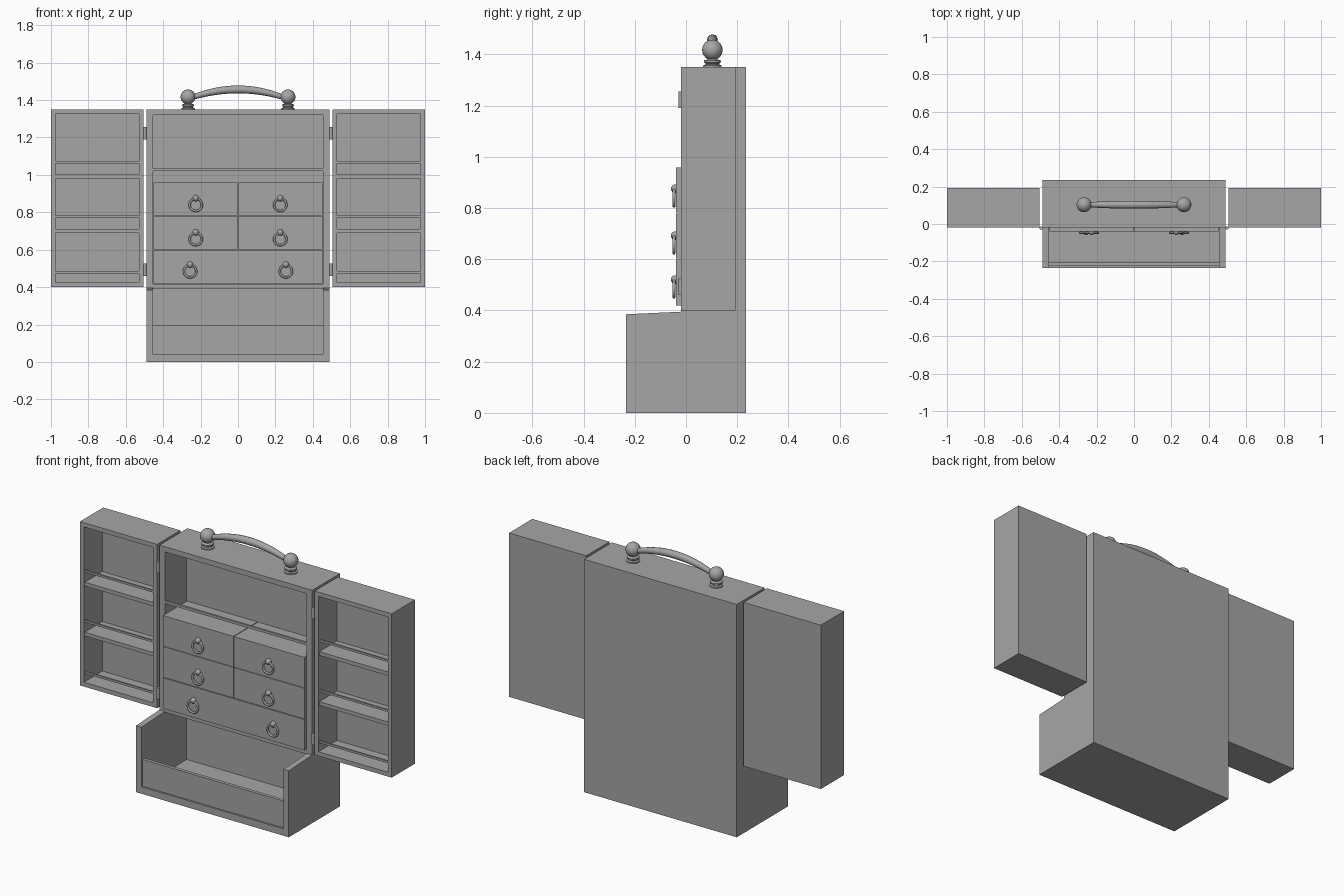
import bpy, bmesh, math
from mathutils import Vector

cube = bpy.data.objects.get("Cube")
if cube:
    bpy.data.objects.remove(cube, do_unlink=True)

grey = bpy.data.materials.new("warm grey")
grey.use_nodes = True
colour = (0.38, 0.38, 0.385, 1)
grey.diffuse_color = colour
grey.node_tree.nodes["Principled BSDF"].inputs["Base Color"].default_value = colour


def finish(name, bm, smooth=False):
    bmesh.ops.recalc_face_normals(bm, faces=bm.faces)
    mesh = bpy.data.meshes.new(name)
    bm.to_mesh(mesh)
    bm.free()
    mesh.materials.append(grey)
    for p in mesh.polygons:
        p.use_smooth = smooth
    ob = bpy.data.objects.new(name, mesh)
    bpy.context.collection.objects.link(ob)
    if smooth:
        bpy.ops.object.select_all(action='DESELECT')
        ob.select_set(True)
        bpy.context.view_layer.objects.active = ob
        bpy.ops.object.shade_smooth_by_angle(angle=math.radians(40))
    return ob


def box(name, x, y, z):
    """Board spanning three (low, high) ranges."""
    bm = bmesh.new()
    bmesh.ops.create_cube(bm, size=1)
    for v in bm.verts:
        v.co = [(lo + hi) / 2 + c * (hi - lo) for c, (lo, hi) in zip(v.co, (x, y, z))]
    return finish(name, bm)


def span(side, a, b):
    return tuple(sorted((side * a, side * b)))


def tube(name, path, radii, sides=12):
    """Round bar swept along a path lying in the xz plane."""
    bm = bmesh.new()
    rings = []
    for i, p in enumerate(path):
        t = (path[min(i + 1, len(path) - 1)] - path[max(i - 1, 0)]).normalized()
        n = Vector((-t.z, 0, t.x))
        angles = [math.tau * k / sides for k in range(sides)]
        rings.append([bm.verts.new(p + radii[i] * (n * math.cos(a) + Vector((0, 1, 0)) * math.sin(a)))
                      for a in angles])
    for a, b in zip(rings, rings[1:]):
        for k in range(sides):
            j = (k + 1) % sides
            bm.faces.new((a[k], a[j], b[j], b[k]))
    bm.faces.new(rings[0])
    bm.faces.new(rings[-1])
    return finish(name, bm, True)


def lathe(name, profile, centre, steps=24):
    """Turned part: (radius, height) points spun about a vertical axis."""
    bm = bmesh.new()
    verts = [bm.verts.new((r, 0, z)) for r, z in profile]
    edges = [bm.edges.new(pair) for pair in zip(verts, verts[1:])]
    bmesh.ops.spin(bm, geom=verts + edges, axis=(0, 0, 1), cent=(0, 0, 0),
                   angle=math.tau, steps=steps)
    bmesh.ops.remove_doubles(bm, verts=bm.verts, dist=0.0005)
    bmesh.ops.translate(bm, verts=bm.verts, vec=centre)
    return finish(name, bm, True)


def ring_pull(name, x, z):
    """Small round knob with a ring hanging from it."""
    bm = bmesh.new()
    bmesh.ops.create_uvsphere(bm, u_segments=12, v_segments=8, radius=0.017)
    bmesh.ops.translate(bm, verts=bm.verts, vec=(x, -0.042, z))
    finish(name + "_knob", bm, True)
    bpy.ops.mesh.primitive_torus_add(major_radius=0.033, minor_radius=0.006, major_segments=24,
                                     minor_segments=8, location=(x, -0.047, z - 0.035),
                                     rotation=(math.pi / 2, 0, 0))
    ring = bpy.context.object
    ring.name = name + "_ring"
    ring.data.materials.append(grey)
    bpy.ops.object.shade_smooth_by_angle(angle=math.radians(60))


FRONT, INNER_BACK, BACK = -0.02, 0.18, 0.235
OUTER, INNER = 0.49, 0.455

# Cabinet sides: tall boards with a foot reaching forward
outline = [(-BACK, 0), (BACK, 0), (BACK, 1.35), (FRONT, 1.35), (FRONT, 0.395), (-BACK, 0.385)]
for side, label in ((1, "left"), (-1, "right")):
    bm = bmesh.new()
    face = bm.faces.new([bm.verts.new((side * INNER, y, z)) for y, z in outline])
    new = bmesh.ops.extrude_face_region(bm, geom=[face])["geom"]
    bmesh.ops.translate(bm, verts=[v for v in new if isinstance(v, bmesh.types.BMVert)],
                        vec=(side * (OUTER - INNER), 0, 0))
    finish(label + "_cabinet_side", bm)

# Boards between the sides
inside = (-INNER, INNER)
box("cabinet_back", inside, (INNER_BACK, BACK), (0, 1.35))
box("cabinet_top", inside, (FRONT, INNER_BACK), (1.32, 1.35))
box("cabinet_floor", inside, (-BACK, INNER_BACK), (0, 0.04))
box("tray_front", inside, (-0.225, -0.205), (0.04, 0.195))
box("drawer_support", inside, (FRONT, INNER_BACK), (0.39, 0.416))
box("compartment_rail", inside, (-0.018, -0.006), (1.02, 1.035))

# Drawers and their ring pulls
gap = 0.002
drawer_depth = (-0.04, INNER_BACK)
box("wide_drawer", (-INNER + gap, INNER - gap), drawer_depth, (0.42, 0.598))
for side, label in ((1, "left"), (-1, "right")):
    ring_pull(label + "_wide_drawer_pull", side * 0.256, 0.52)
    for row, low, knob in (("lower", 0.602, 0.692), ("upper", 0.782, 0.875)):
        name = f"{label}_{row}_drawer"
        box(name, span(side, gap, INNER - gap), drawer_depth, (low, low + 0.177))
        ring_pull(name + "_pull", side * 0.226, knob)

# Open doors with shelves, retaining rods and hinges
for side, label in ((1, "left"), (-1, "right")):
    name = label + "_door"
    near, far, depth = 0.53, 0.975, (FRONT, 0.15)
    box(name + "_back", span(side, 0.505, 1), (0.15, 0.193), (0.4, 1.35))
    box(name + "_hinge_side", span(side, 0.505, near), depth, (0.4, 1.35))
    box(name + "_outer_side", span(side, far, 1), depth, (0.4, 1.35))
    box(name + "_top", span(side, near, far), depth, (1.325, 1.35))
    box(name + "_bottom", span(side, near, far), depth, (0.4, 0.425))
    for low in (0.69, 0.98):
        box(name + "_shelf", span(side, near, far), (-0.012, 0.15), (low, low + 0.022))
    for z in (0.48, 0.777, 1.067):
        box(name + "_rod", span(side, near, far), (-0.015, -0.005), (z - 0.006, z + 0.006))
    for low in (0.46, 1.19):
        x = side * 0.4975
        tube(label + "_hinge", [Vector((x, -0.021, low)), Vector((x, -0.021, low + 0.065))],
             [0.009, 0.009])

# Carrying handle: turned posts with balls and an arched bar
ball = [(0.04 * math.sin(a), 0.067 - 0.04 * math.cos(a))
        for a in (math.pi * (0.15 + 0.85 * k / 12) for k in range(13))]
post = [(0, 0), (0.036, 0), (0.036, 0.006), (0.027, 0.01), (0.027, 0.015), (0.033, 0.019),
        (0.033, 0.026), (0.02, 0.03)] + ball
for side, label in ((1, "left"), (-1, "right")):
    lathe(label + "_handle_post", post, (side * 0.267, 0.103, 1.35))
params = [-1 + k / 10 for k in range(21)]
tube("handle_bar", [Vector((0.25 * t, 0.103, 1.457 - 0.045 * t * t)) for t in params],
     [0.021 - 0.008 * t * t for t in params])
